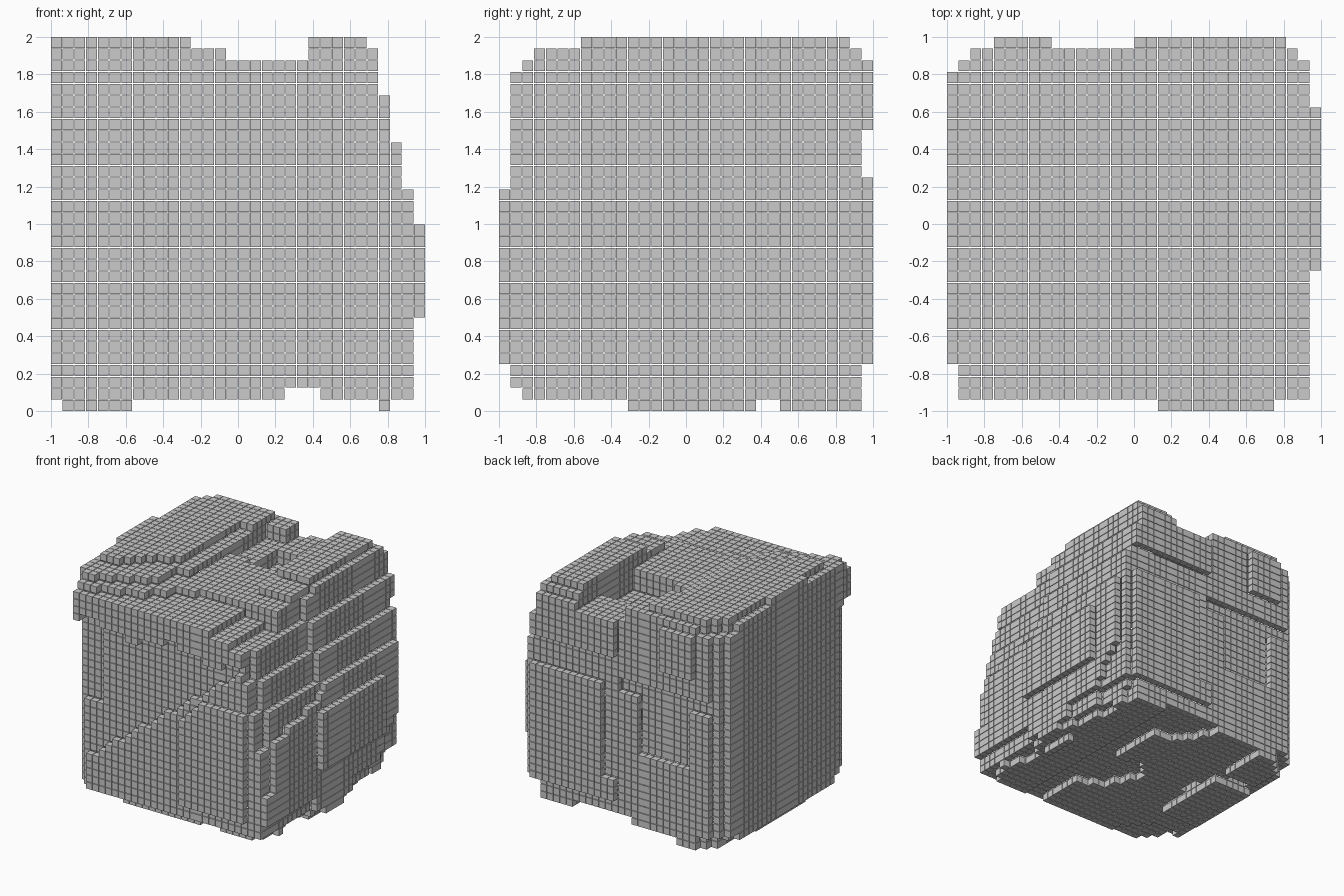
import bpy
from math import sin

if "Cube" in bpy.data.objects:
    bpy.data.objects.remove(bpy.data.objects["Cube"])

N = 32                      # cells per side
SIZE = 0.058                # cube size, leaving a hairline gap
PITCH = (2 - SIZE) / (N - 1)


def top(i, j):
    """Height in cells: left plateau, middle valley, right ridge, sloping front."""
    front = {0: 28, 1: 29, 2: 30, 3: 31, 4: 31, 5: 31, 6: 31}.get(j, 32)
    back = {30: 31, 31: 30}.get(j, 32)
    if i < 10:                                   # left plateau
        h = 32 if j >= 7 + max(0, i - 3) * 0.8 else 31
        if j < 2 + i * 0.5:
            h = 30
        if j < 1 + i * 0.3:
            h = 29
        if i == 0 and not 12 <= j < 20:
            h = min(h, 31)
        if i + (31 - j) < 5:
            h = min(h, 30)
    elif i < 12:
        h = 32 if j > 24 else 31 if j > 10 else 30 if j > 5 else 29
    elif i < 15:
        h = 31 if j > 27 else 29 if j > 19 else 30 if j > 7 else 29
    elif i < 22:                                 # valley with a block in front
        h = 30 if 9 <= j < 19 else 27 if 19 <= j < 26 else 29
    else:                                        # right ridge
        h = 32 if j >= 17 else 32 - round((17 - j) * 0.26)
        if i >= 27:
            h -= 1
    if i > 16 and j < 9:
        h = min(h, 29 - (i > 21) - (i > 24))
    return min(h, front, back)


def right(j, k):
    """Cells filled toward +x: stepped slope, bulging in the middle."""
    x = 28
    for limit, width in ((8, 31), (16, 32), (19, 31), (23, 30), (27, 29)):
        if k < limit:
            x = width
            break
    if not 12 <= j < 26 and x == 32:
        x = 31
    if k - (j - 16) * 0.3 > 18 and j < 14:       # diagonal terraces
        x -= 1
    if j < 1:
        x -= 2
    elif j < 3 and k > 7:
        x -= 1
    if k < 9:                                    # rounded lower back corner
        x -= round(max(0, (j - 20) * 0.2 - k * 0.15))
    if k < 4 and not 12 <= j < 20:
        x -= 1
    if k < 2 and j % 9 < 5 and j < 22:
        x -= 1
    if j > 29:
        x = min(x, 30 - (j > 30))
    return x


def front(i, k):
    """First filled cell from -y: overhanging rim, recess, lower bulge."""
    if k >= 25 + round(sin(i * 0.5) * 0.6):
        return 1
    if 18 <= i < 28 and 4 <= k < 19 and k < i - 2:
        return 0
    corner = 3 if i == 1 or (i < 5 and k > 13) else 2 if i == 2 else 1
    if k < 4:
        return max(corner, 2 if k < 2 else 1)
    return max(corner, 1 if k < 4 + i * 0.75 else 2)


def back(i, k):
    """Cells filled toward +y: upper panels, groove, lower panels."""
    chamfer = {0: 29, 1: 30, 2: 31, 3: 31}.get(i, 32)
    if i >= 16:
        y = 32 if 3 < k < 20 or 24 <= k < 30 else 31
        if i in (16, 17) and 6 < k < 24:
            y = 31
    elif k >= 21:
        y = 32 if 4 <= i < 9 and 24 <= k < 30 else 31
    elif k >= 19:
        y = 30
    else:
        y = 31 if (k < 11 or i < 5 or i > 12) else 30
    if k < 2:
        y = min(y, 31)
    return min(y, chamfer)


def bottom(i, j):
    """Underside: low patches on the left, shallow hollows and soft corners."""
    if i + (31 - j) < 5 or (31 - i) + j < 6:
        return 2
    if i < 7 and 11 <= j < 22 or 2 <= i < 7 and 24 <= j < 31:
        return 0 if i else 1
    if i == 28 and 13 <= j < 18:
        return 0
    if 20 <= i < 23 or (j < 4 and 3 <= i < 8):
        return 2
    return 2 if sin(i * 0.45) + sin(j * 0.4 + i * 0.15) > 0.9 else 1


def left(j, k):
    """First filled cell from -x: flat, with a rounded front edge."""
    if k < 25 and j < 3:
        return 2
    return 1 if j < 4 or k == 0 or (k < 25 and j < 5) else 0


# Fill the block
solid = {(i, j, k)
         for i in range(N) for j in range(N) for k in range(N)
         if left(j, k) <= i < right(j, k)
         and front(i, k) <= j < back(i, k)
         and bottom(i, j) <= k < top(i, j)}

# Keep only the outer layer of cubes
steps = ((1, 0, 0), (-1, 0, 0), (0, 1, 0), (0, -1, 0), (0, 0, 1), (0, 0, -1))
shell = [c for c in sorted(solid)
         if any((c[0] + a, c[1] + b, c[2] + d) not in solid for a, b, d in steps)]

corners = [(a, b, c) for a in (0, 1) for b in (0, 1) for c in (0, 1)]
quads = ((0, 1, 3, 2), (4, 6, 7, 5), (0, 4, 5, 1), (2, 3, 7, 6), (0, 2, 6, 4), (1, 5, 7, 3))
verts, faces = [], []
for i, j, k in shell:
    n = len(verts)
    verts += [(-1 + i * PITCH + a * SIZE, -1 + j * PITCH + b * SIZE, k * PITCH + c * SIZE)
              for a, b, c in corners]
    faces += [tuple(n + v for v in q) for q in quads]

mesh = bpy.data.meshes.new("voxel_rock")
mesh.from_pydata(verts, [], faces)
mesh.update()
rock = bpy.data.objects.new("voxel_rock", mesh)
bpy.context.collection.objects.link(rock)
